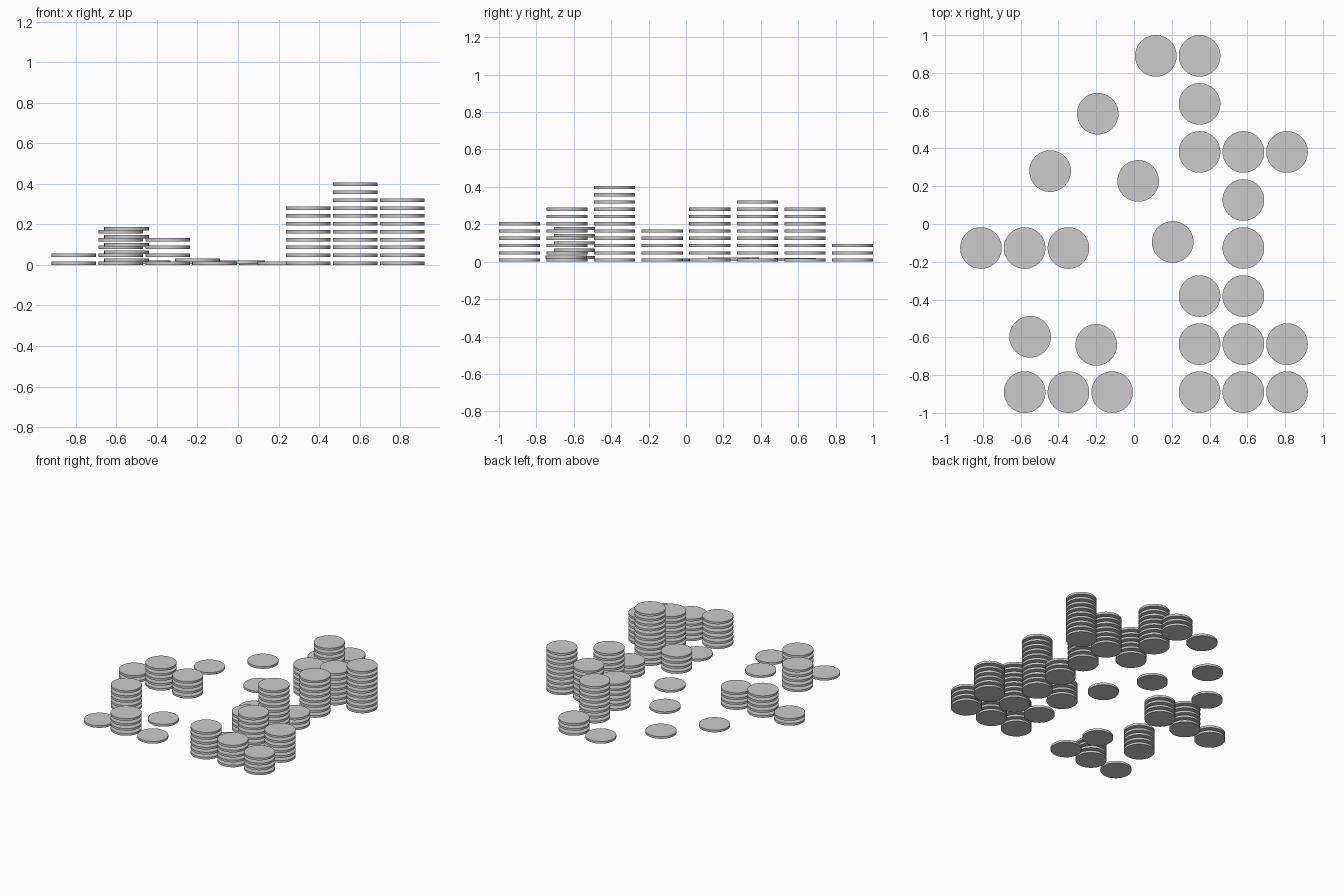
import bpy, math

if "Cube" in bpy.data.objects:
    bpy.data.objects.remove(bpy.data.objects["Cube"])

R, T, STEP = 0.11, 0.017, 0.0388   # disc radius, thickness, stacking pitch
DX, DY = 0.2315, 0.2543            # grid pitch of the stacks

# one shared disc mesh, origin at its base
bpy.ops.mesh.primitive_cylinder_add(vertices=64, radius=R, depth=T, location=(0, 0, 0))
first = bpy.context.object
for v in first.data.vertices:
    v.co.z += T / 2
bpy.ops.object.shade_smooth_by_angle(angle=math.radians(30))
disc_mesh = first.data
disc_mesh.name = "disc"
bpy.data.objects.remove(first)


def stack(name, x, y, count, base=0.0):
    for k in range(count):
        ob = bpy.data.objects.new(f"{name}_disc_{k + 1}", disc_mesh)
        ob.location = (x, y, base + k * STEP)
        bpy.context.collection.objects.link(ob)


# grid stacks: disc counts, rows from front to back, columns left to right
rows = [
    "01410654",
    "00000186",
    "000004B0",
    "25400030",
    "00000080",
    "00000679",
    "00000800",
    "00001300",
]
for r, row in enumerate(rows):
    for c, ch in enumerate(row):
        stack(f"grid_stack_{r}_{c}", (c - 3.5) * DX, (r - 3.5) * DY, int(ch, 16))

# loose discs lying off the grid, and one loose stack
stack("loose_stack", -0.55, -0.597, 5, 0.014)
for i, (x, y, z) in enumerate([(-0.20, -0.64, 0.015), (0.205, -0.095, 0.0),
                               (0.022, 0.228, 0.005), (-0.444, 0.28, 0.005),
                               (-0.192, 0.584, 0.003)]):
    stack(f"loose_{i}", x, y, 1, z)
